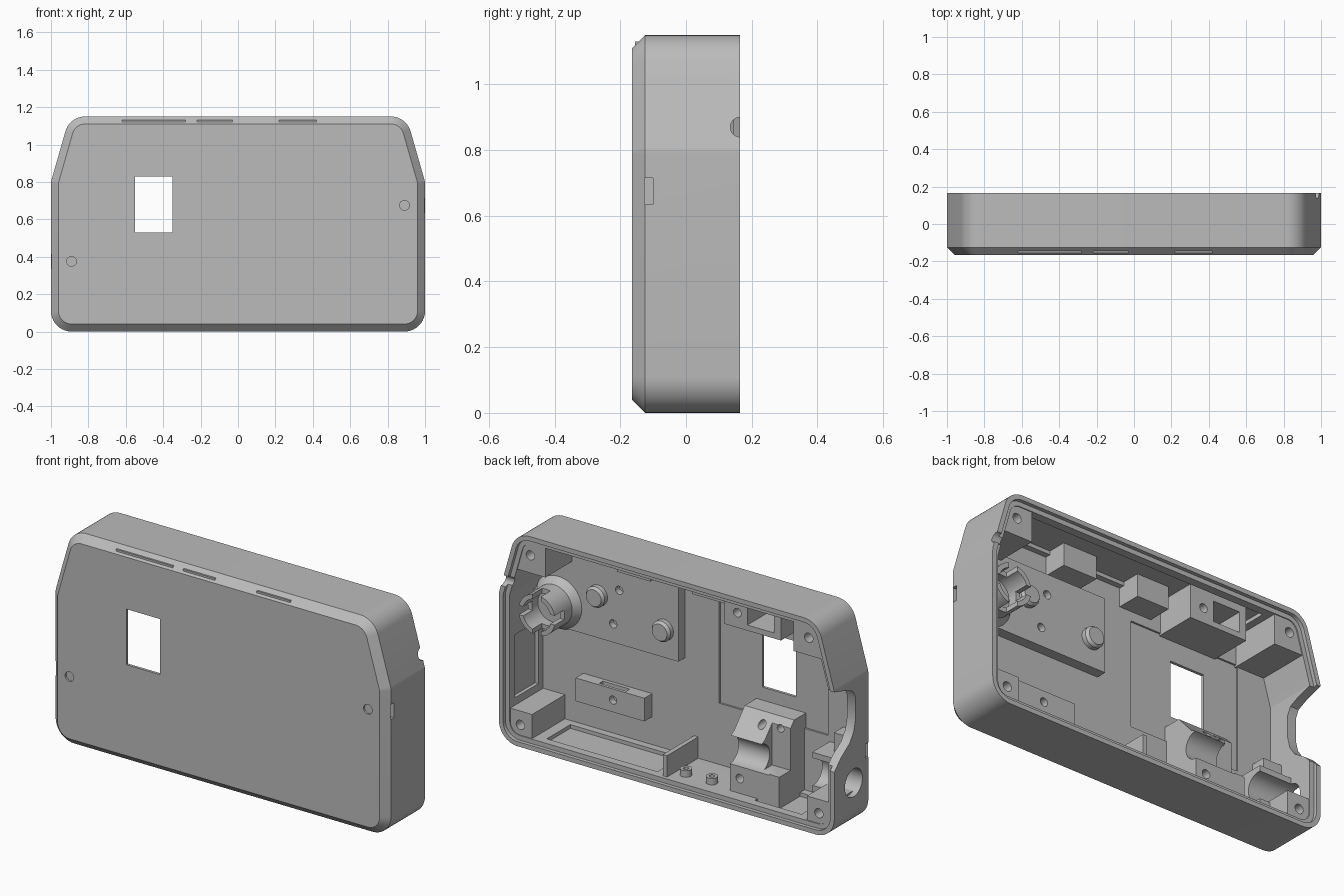
import bpy, bmesh, math
from mathutils import Vector

if "Cube" in bpy.data.objects:
    bpy.data.objects.remove(bpy.data.objects["Cube"])

grey = bpy.data.materials.new("plain grey")
grey.use_nodes = True
grey.diffuse_color = (0.5, 0.5, 0.5, 1)
grey.node_tree.nodes["Principled BSDF"].inputs["Base Color"].default_value = (0.5, 0.5, 0.5, 1)

BACK, FRONT, FLOOR = 0.165, -0.165, -0.14
BASE = -0.155          # inner parts are rooted inside the front wall


def finish(name, bm):
    bmesh.ops.recalc_face_normals(bm, faces=bm.faces[:])
    mesh = bpy.data.meshes.new(name)
    bm.to_mesh(mesh)
    bm.free()
    mesh.materials.append(grey)
    ob = bpy.data.objects.new(name, mesh)
    bpy.context.collection.objects.link(ob)
    return ob


def loft(name, rings):
    """Skin a list of equal rings and cap both ends."""
    bm = bmesh.new()
    loops = [[bm.verts.new(p) for p in ring] for ring in rings]
    n = len(loops[0])
    for a, b in zip(loops, loops[1:]):
        for i in range(n):
            j = (i + 1) % n
            bm.faces.new((a[i], a[j], b[j], b[i]))
    bm.faces.new(loops[0])
    bm.faces.new(loops[-1])
    return finish(name, bm)


def box(name, x, y, z):
    corners = [(x[0], z[0]), (x[1], z[0]), (x[1], z[1]), (x[0], z[1])]
    return loft(name, [[(a, d, c) for a, c in corners] for d in y])


def cylinder(name, axis, start, end, u, v, r, r2=None, n=32):
    """Round bar along an axis; u, v are the centre on the other two axes."""
    rings = []
    for d, rad in ((start, r), (end, r2 or r)):
        ring = []
        for i in range(n):
            t = math.tau * i / n
            p, q = u + rad * math.cos(t), v + rad * math.sin(t)
            ring.append({"x": (d, p, q), "y": (p, d, q), "z": (p, q, d)}[axis])
        rings.append(ring)
    return loft(name, rings)


def combine(target, *tools, mode='DIFFERENCE'):
    for tool in tools:
        tool.hide_render = True
        mod = target.modifiers.new("cut", 'BOOLEAN')
        mod.operation, mod.solver, mod.object = mode, 'EXACT', tool
        bpy.context.view_layer.objects.active = target
        bpy.ops.object.modifier_apply(modifier=mod.name)
        bpy.data.objects.remove(tool)
    return target


def outline(inset, y, steps=10):
    """Rounded housing outline, moved inwards."""
    half = [(1, 0, 0.11), (1, 0.8, 0.08), (0.9, 1.15, 0.11)]
    pts = half + [(-x, z, r) for x, z, r in reversed(half)]
    ring = []
    for i, (x, z, r) in enumerate(pts):
        p = Vector((x, z))
        a = (p - Vector(pts[i - 1][:2])).normalized()
        b = (Vector(pts[(i + 1) % len(pts)][:2]) - p).normalized()
        na, nb = Vector((-a.y, a.x)), Vector((-b.y, b.x))
        corner = p + (na + nb) * inset / (1 + na.dot(nb))
        rad = max(r - inset, 0.02)
        centre = corner + (na + nb) * rad / (1 + na.dot(nb))
        t0, turn = math.atan2(-na.y, -na.x), a.angle(b)
        for k in range(steps + 1):
            t = t0 + turn * k / steps
            ring.append((centre.x + rad * math.cos(t), y, centre.y + rad * math.sin(t)))
    return ring


# Housing: chamfered front, hollow back with a stepped rim
shell = loft("housing", [outline(i, y) for i, y in (
    (0.04, FRONT), (0, -0.125), (0, BACK), (0.025, BACK),
    (0.025, 0.145), (0.05, 0.145), (0.05, FLOOR))])

# Window with its shallow inner pocket, and recesses in the walls
combine(shell,
        box("pocket", (-0.75, -0.1), (-0.15, 0), (0.38, 0.95)),
        box("window", (-0.55, -0.35), (-0.3, 0), (0.53, 0.83)),
        box("bottom_recess", (0.1, 0.76), (-0.1, 0.1), (0.03, 0.1)),
        box("small_recess", (-0.76, -0.48), (-0.1, 0.1), (0.03, 0.1)),
        box("top_recess", (-0.7, 0.72), (-0.11, 0.1), (1.05, 1.12)),
        box("side_recess", (0.9, 0.97), (-0.1, 0.1), (0.22, 0.56)))

# Side opening with sloped ends
notch = [(0.8, 0.18), (0.765, 0.06), (0.74, 0.005), (0.7, -0.015), (0.58, -0.015),
         (0.52, 0.0), (0.47, 0.035), (0.42, 0.11), (0.35, 0.18)]
combine(shell, loft("notch", [[(x, y, z) for z, y in notch] for x in (-1.1, -0.9)]))

# Cable hole, rim notch, strap slots and pin holes
combine(shell,
        cylinder("cable_hole", "x", -1.1, -0.9, 0, 0.245, 0.075),
        cylinder("rim_notch", "x", 0.85, 1.1, BACK, 0.87, 0.03))
for side, z in ((1, 0.675), (-1, 0.375)):
    combine(shell,
            box("slot", sorted((side * 0.97, side * 1.1)), (-0.127, -0.1), (z - 0.04, z + 0.04)),
            cylinder("pin_hole", "y", -0.3, -0.147, side * 0.89, z, 0.026))

# Screw bosses in the four corners
for side, word in ((1, "left"), (-1, "right")):
    for level, x, z, inner, zs in (("lower", 0.89, 0.105, 0.82, (0, 0.18)),
                                   ("upper", 0.83, 1.035, 0.74, (0.94, 1.15))):
        boss = box(f"{level}_{word}_screw_boss", sorted((side * inner, side)), (BASE, 0.14), zs)
        combine(boss, loft("trim", [outline(0.03, y) for y in (-0.2, 0.2)]), mode='INTERSECT')
        combine(boss, cylinder("bore", "y", 0.0, 0.3, side * x, z, 0.025))

# Raised mounting plate with pegs
plate = box("mounting_plate", (0.105, 0.89), (BASE, -0.085), (0.57, 0.97))
for x, z in ((0.458, 0.86), (0.494, 0.67)):
    combine(plate, cylinder("bore", "y", -0.12, 0, x, z, 0.022))
for i, (x, z) in enumerate(((0.19, 0.72), (0.583, 0.8))):
    cylinder(f"peg_{i + 1}", "y", -0.1, -0.06, x, z, 0.056)
    cylinder(f"peg_tip_{i + 1}", "y", -0.06, -0.045, x, z, 0.056, 0.045)

# Slotted round socket with a flared foot
tx, tz = 0.82, 0.7
cylinder("socket_foot", "y", -0.1, -0.045, tx, tz, 0.15, 0.11)
socket = cylinder("socket", "y", -0.1, 0.1, tx, tz, 0.11)
combine(socket,
        cylinder("bore", "y", -0.03, 0.2, tx, tz, 0.085),
        box("gap", (tx - 0.2, tx + 0.2), (0.02, 0.2), (tz - 0.025, tz + 0.025)),
        box("gap", (tx - 0.025, tx + 0.025), (0.02, 0.2), (tz - 0.2, tz + 0.2)))

# Clamp block low on the front wall
clamp = box("clamp_block", (0.3, 0.71), (BASE, -0.074), (0.2, 0.325))
combine(clamp,
        cylinder("bore", "y", -0.11, 0, 0.487, 0.265, 0.022),
        box("gap", (0.42, 0.58), (-0.12, -0.09), (0.305, 0.4)))

# Dividing rib and bottom standoffs
box("dividing_rib", (0.025, 0.05), (BASE, 0.125), (0.03, 0.165))
for i, x in enumerate((-0.035, -0.19)):
    stand = cylinder(f"standoff_{i + 1}", "z", 0.03, 0.085, x, 0.05, 0.03)
    combine(stand, cylinder("bore", "z", 0.06, 0.2, x, 0.05, 0.014))

# Cradle: stepped block with a round saddle
cradle_side = [(BASE, 0.03), (0.077, 0.03), (0.077, 0.34), (0.04, 0.36), (-0.05, 0.46), (BASE, 0.46)]
cradle = loft("cradle", [[(x, y, z) for y, z in cradle_side] for x in (-0.61, -0.315)])
combine(cradle,
        box("step", (-0.7, -0.5), (-0.02, 0.2), (0.2, 0.6)),
        cylinder("saddle", "x", -0.55, -0.2, 0.077, 0.27, 0.075),
        cylinder("bore", "y", 0, 0.2, -0.375, 0.13, 0.023))
for x in (-0.45, -0.55):
    combine(cradle, cylinder("bore", "y", -0.09, 0.1, x, 0.41, 0.02))

# Upper bracket with an open pocket
bracket = box("upper_bracket", (-0.62, -0.28), (BASE, 0.077), (0.94, 1.13))
combine(bracket,
        box("pocket", (-0.58, -0.42), (-0.1, 0.2), (0.97, 1.08)),
        cylinder("bore", "y", 0, 0.2, -0.36, 1.02, 0.023))

# Small blocks under the top wall
for i, (x0, x1) in enumerate(((-0.22, -0.03), (0.22, 0.42))):
    box(f"top_block_{i + 1}", (x0, x1), (BASE, -0.01), (1.0, 1.13))

# Cable cradle behind the side hole, and strap anchors
cable = box("cable_cradle", (-0.96, -0.76), (BASE, 0.01), (0.14, 0.35))
combine(cable, cylinder("bore", "x", -1.1, -0.7, 0, 0.245, 0.075))
box("right_strap_anchor", (-0.96, -0.84), (BASE, -0.06), (0.31, 0.45))
box("left_strap_anchor", (0.84, 0.96), (BASE, -0.06), (0.6, 0.75))

# Smooth the rounds and keep the edges sharp
bpy.ops.object.select_all(action='DESELECT')
for ob in bpy.context.collection.objects:
    if ob.type == 'MESH' and grey.name in ob.data.materials:
        ob.select_set(True)
        bpy.context.view_layer.objects.active = ob
bpy.ops.object.shade_smooth_by_angle(angle=math.radians(30))
